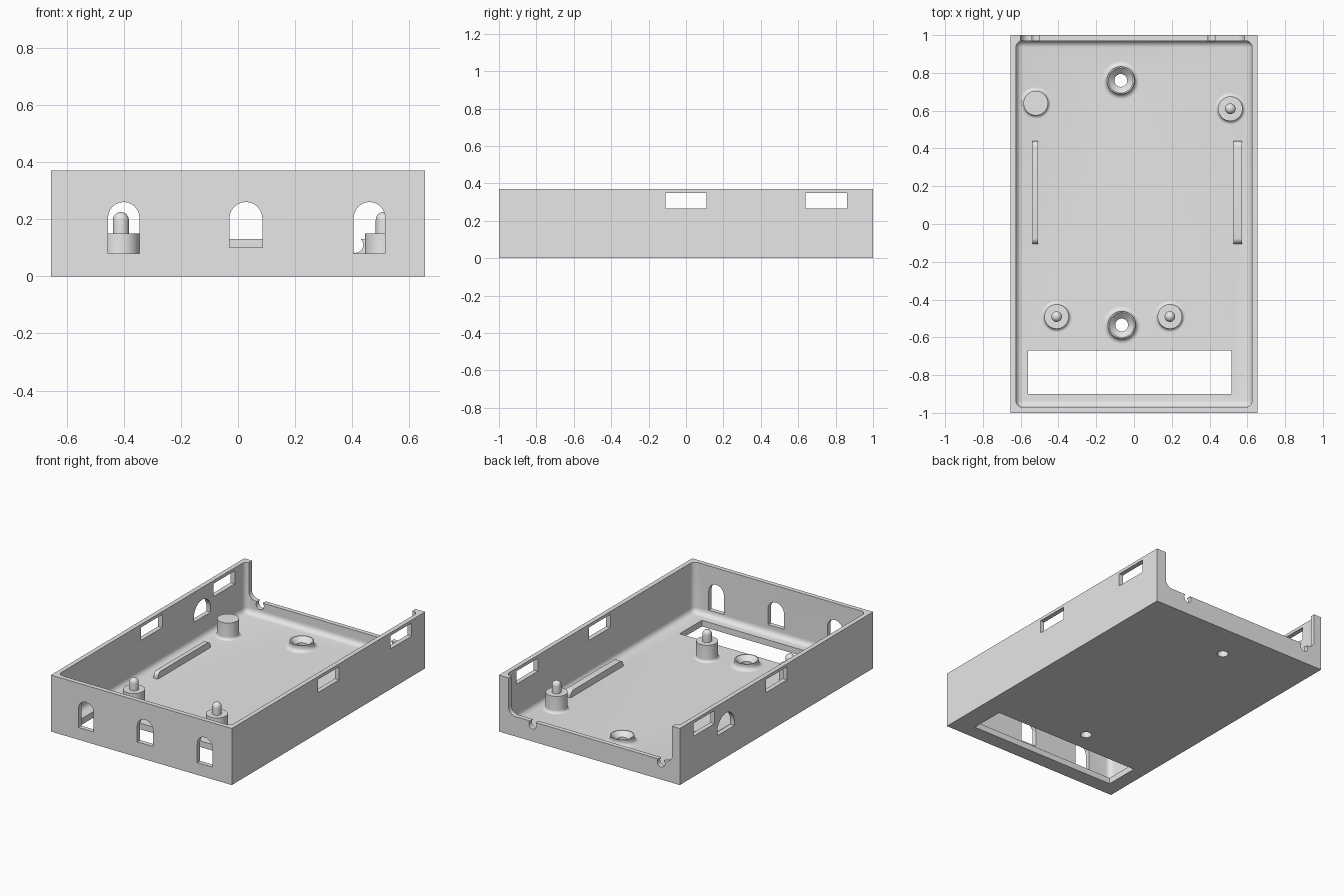
import bpy, bmesh, math
from mathutils import Matrix, Vector

old = bpy.data.objects.get("Cube")
if old:
    bpy.data.objects.remove(old, do_unlink=True)

grey = bpy.data.materials.new("plain grey plastic")
grey.use_nodes = True
grey.diffuse_color = (0.8, 0.8, 0.8, 1)
grey.node_tree.nodes["Principled BSDF"].inputs["Base Color"].default_value = (0.8, 0.8, 0.8, 1)

WIDTH, LENGTH, HEIGHT = 1.31, 2.0, 0.37
WALL, FLOOR = 0.03, 0.04


def to_object(name, bm):
    bmesh.ops.recalc_face_normals(bm, faces=bm.faces)
    mesh = bpy.data.meshes.new(name)
    bm.to_mesh(mesh)
    bm.free()
    mesh.materials.append(grey)
    obj = bpy.data.objects.new(name, mesh)
    bpy.context.collection.objects.link(obj)
    return obj


def smooth(obj):
    bpy.ops.object.select_all(action='DESELECT')
    obj.select_set(True)
    bpy.context.view_layer.objects.active = obj
    bpy.ops.object.shade_smooth_by_angle(angle=math.radians(35))


def box_mesh(x0, x1, y0, y1, z0, z1):
    bm = bmesh.new()
    bmesh.ops.create_cube(bm, size=1)
    for v in bm.verts:
        v.co = Vector(((x0, x1)[v.co.x > 0], (y0, y1)[v.co.y > 0], (z0, z1)[v.co.z > 0]))
    return bm


def arc(cx, cy, r, start, end, steps=12):
    angles = [math.radians(start + (end - start) * i / steps) for i in range(steps + 1)]
    return [(cx + r * math.cos(a), cy + r * math.sin(a)) for a in angles]


def prism(name, outline, axis, start, end):
    """Extrude an outline along x, y or z."""
    place = {'x': lambda u, v: (start, u, v), 'y': lambda u, v: (u, start, v),
             'z': lambda u, v: (u, v, start)}[axis]
    bm = bmesh.new()
    face = bm.faces.new([bm.verts.new(place(u, v)) for u, v in outline])
    new = bmesh.ops.extrude_face_region(bm, geom=[face])["geom"]
    shift = Vector([(end - start) * (axis == a) for a in 'xyz'])
    bmesh.ops.translate(bm, vec=shift, verts=[g for g in new if isinstance(g, bmesh.types.BMVert)])
    return to_object(name, bm)


def lathe(name, profile, x, y, steps=40):
    """Spin a radius/height profile about a vertical axis."""
    bm = bmesh.new()
    verts = [bm.verts.new((r, 0, z)) for r, z in profile]
    edges = [bm.edges.new(pair) for pair in zip(verts, verts[1:])]
    bmesh.ops.spin(bm, geom=verts + edges, cent=(0, 0, 0), axis=(0, 0, 1),
                   angle=math.tau, steps=steps, use_duplicate=False)
    bmesh.ops.remove_doubles(bm, verts=bm.verts, dist=1e-5)
    bmesh.ops.translate(bm, vec=(x, y, 0), verts=bm.verts)
    obj = to_object(name, bm)
    smooth(obj)
    return obj


def arch(u0, u1, v0, v1):
    r = (u1 - u0) / 2
    return [(u0, v0), (u1, v0)] + arc(u0 + r, v1 - r, r, 0, 180)


# Tray shell: solid block, then a hollow with rounded floor and corners
hx, hy = WIDTH / 2, LENGTH / 2
tray = to_object("tray_shell", box_mesh(-hx, hx, -hy, hy, 0, HEIGHT))
cavity = box_mesh(WALL - hx, hx - WALL, WALL - hy, hy - WALL, FLOOR, HEIGHT + 0.2)
bmesh.ops.bevel(cavity, geom=cavity.edges[:], offset=0.035, segments=6, profile=0.5, affect='EDGES')
cutters = [to_object("cavity_cutter", cavity)]

# Front arched windows
for u0, u1, v0 in [(-0.455, -0.345, 0.08), (-0.03, 0.085, 0.10), (0.405, 0.515, 0.08)]:
    cutters.append(prism("front_window_cutter", arch(u0, u1, v0, 0.26), 'y', -1.1, -0.92))

# Side slots in both walls, and one arched opening in the right wall
for y0, y1 in [(-0.11, 0.11), (0.64, 0.86)]:
    for side in (-1, 1):
        x0, x1 = sorted((side * 0.58, side * 0.75))
        cutters.append(to_object("side_slot_cutter", box_mesh(x0, x1, y0, y1, 0.265, 0.35)))
cutters.append(prism("side_arch_cutter", arch(0.435, 0.61, 0.175, 0.29), 'x', -0.75, -0.58))

# Open back with rounded lower corners and two round cable notches
left, right, sill, r = -0.6, 0.585, 0.13, 0.05
opening = [(left, 0.6)] + arc(left + r, sill + r, r, 180, 270) + \
    arc(right - r, sill + r, r, 270, 360) + [(right, 0.6)]
cutters.append(prism("back_opening_cutter", opening, 'y', 0.92, 1.1))
for x in (-0.52, 0.41):
    cutters.append(prism("cable_notch_cutter", arc(x, 0.11, 0.028, 0, 345, 23), 'y', 0.94, 1.1))

# Floor cut-out and screw holes
cutters.append(to_object("floor_cutout_cutter", box_mesh(-0.56, 0.515, -0.9, -0.67, -0.1, 0.1)))
screws = [(-0.07, 0.76), (-0.065, -0.535)]
HOLE = 0.034
for x, y in screws:
    cutters.append(prism("screw_hole_cutter", arc(x, y, HOLE, 0, 351, 39), 'z', -0.1, 0.1))

for cutter in cutters:
    cutter.hide_render = True
    mod = tray.modifiers.new("cut", 'BOOLEAN')
    mod.operation, mod.solver, mod.object = 'DIFFERENCE', 'EXACT', cutter
bpy.context.view_layer.objects.active = tray
for mod in list(tray.modifiers):
    bpy.ops.object.modifier_apply(modifier=mod.name)
for cutter in cutters:
    bpy.data.objects.remove(cutter, do_unlink=True)
smooth(tray)

# Countersunk screw collars flaring into the floor
flare = arc(0.1, FLOOR + 0.027, 0.027, 270, 180, 8)
for x, y in screws:
    lathe("screw_collar", flare + [(0.073, 0.08), (0.066, 0.08), (HOLE, 0.05), (HOLE, FLOOR)], x, y)

# Standoffs with filleted feet; three carry domed locating pins
POST, PIN, TOP = 0.065, 0.028, 0.15
foot = arc(POST + 0.018, FLOOR + 0.018, 0.018, 270, 180, 6)
dome = arc(0, 0.225 - PIN, PIN, 0, 90, 8)
for x, y, pinned in [(-0.41, -0.49, True), (0.19, -0.49, True), (0.51, 0.61, True), (-0.52, 0.64, False)]:
    crown = [(PIN, TOP)] + dome if pinned else [(0, TOP)]
    lathe("pinned_standoff" if pinned else "plain_standoff", foot + [(POST, TOP)] + crown, x, y)

# Support rails with rounded upper ends
RAIL_TOP, END = 0.082, 0.03
side = [(-0.105, FLOOR - 0.01), (0.44, FLOOR - 0.01)] + \
    arc(0.44 - END, RAIL_TOP - END, END, 0, 90, 6) + arc(END - 0.105, RAIL_TOP - END, END, 90, 180, 6)
for name, x0, x1 in [("right_rail", -0.537, -0.507), ("left_rail", 0.528, 0.573)]:
    smooth(prism(name, side, 'x', x0, x1))
